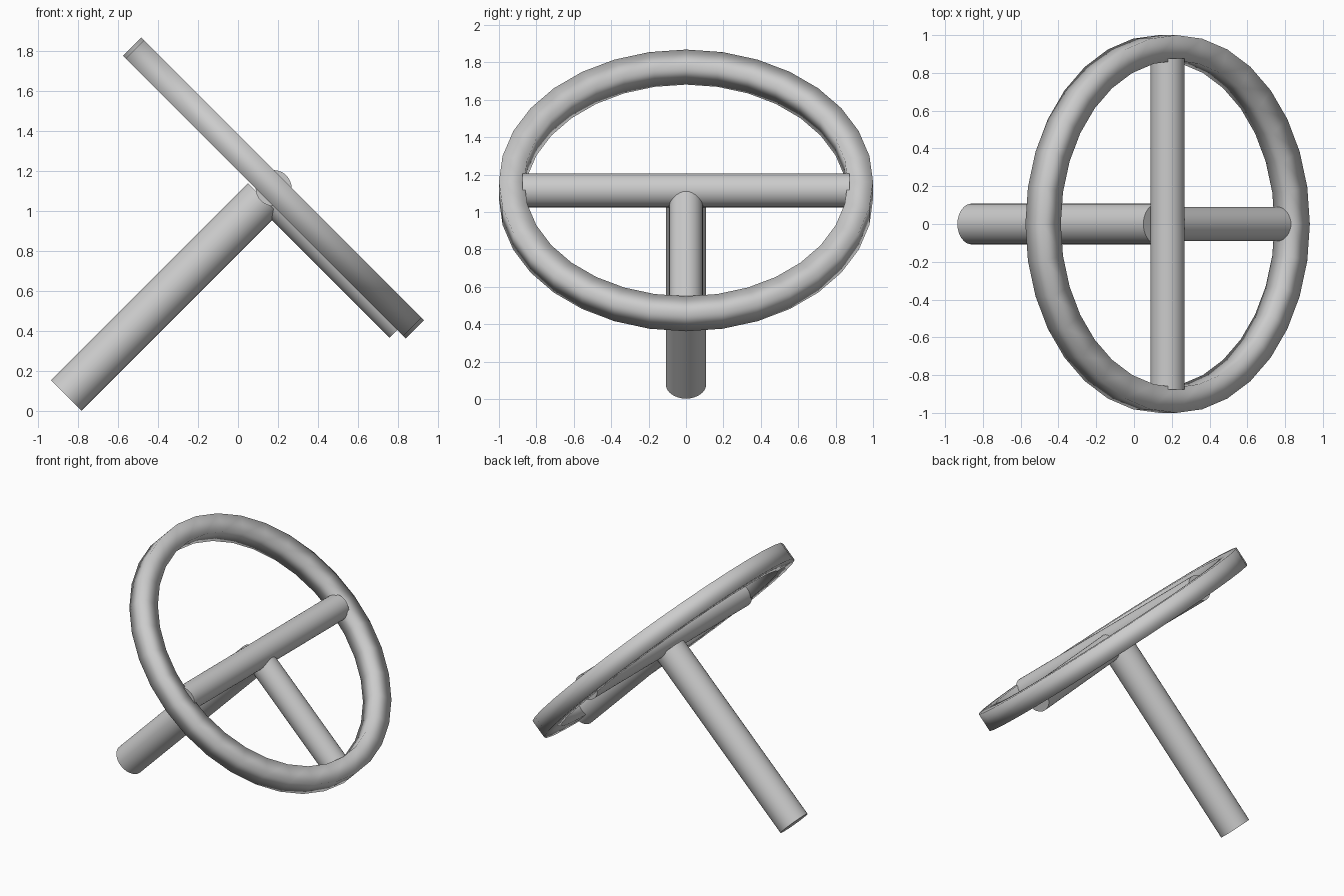
import bpy, bmesh, math
from mathutils import Vector, Matrix

if "Cube" in bpy.data.objects:
    bpy.data.objects.remove(bpy.data.objects["Cube"])

# Wheel frame: local XY is the rim plane, local Z the column axis, tilted 45 degrees
FRAME = Matrix.Translation((0.178, 0, 1.115)) @ Matrix.Rotation(math.radians(45), 4, 'Y')


def rod(name, start, end, radius):
    a, b = Vector(start), Vector(end)
    bpy.ops.mesh.primitive_cylinder_add(vertices=32, radius=radius, depth=(b - a).length)
    ob = bpy.context.object
    ob.name = name
    turn = (b - a).to_track_quat('Z', 'Y').to_matrix().to_4x4()
    ob.data.transform(FRAME @ Matrix.Translation((a + b) / 2) @ turn)
    bpy.ops.object.shade_smooth_by_angle(angle=math.radians(40))
    return ob


def rim(name, inner, outer, half, segments):
    bm = bmesh.new()
    profile = [(inner, -half), (outer, -half), (outer, half), (inner, half)]
    rings = []
    for i in range(segments):
        t = 2 * math.pi * i / segments
        rings.append([bm.verts.new((r * math.cos(t), r * math.sin(t), z)) for r, z in profile])
    for i in range(segments):
        a, b = rings[i], rings[(i + 1) % segments]
        for j in range(4):
            k = (j + 1) % 4
            bm.faces.new((a[j], b[j], b[k], a[k])).smooth = True
    bmesh.ops.recalc_face_normals(bm, faces=bm.faces)
    bm.transform(FRAME)
    me = bpy.data.meshes.new(name)
    bm.to_mesh(me)
    bm.free()
    ob = bpy.data.objects.new(name, me)
    bpy.context.collection.objects.link(ob)
    return ob


# Square-section rim with soft shading
rim("wheel_rim", 0.865, 1.0, 0.065, 32)

# Spokes: one straight across, one from the hub to the lower rim
rod("cross_spoke", (0, -0.875, 0), (0, 0.875, 0), 0.09)
rod("lower_spoke", (0, 0, -0.03), (0.94, 0, -0.03), 0.09)

# Column running down to the ground
rod("steering_column", (0, 0, -1.466), (0, 0, -0.074), 0.108)
